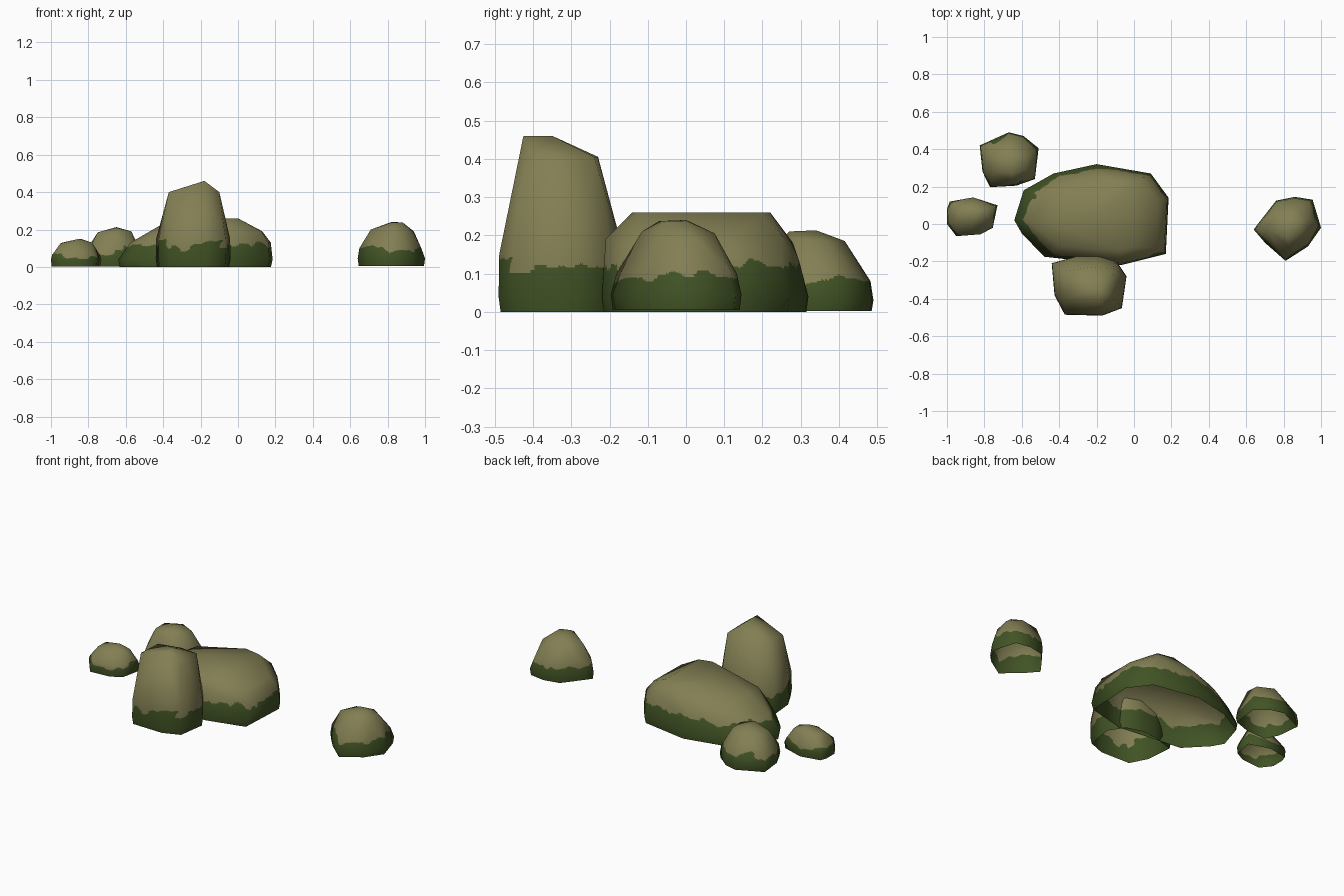
import bpy, bmesh
from mathutils import Vector, noise

if "Cube" in bpy.data.objects:
    bpy.data.objects.remove(bpy.data.objects["Cube"])


def material(name, rgb):
    m = bpy.data.materials.new(name)
    m.diffuse_color = (*rgb, 1)
    m.use_nodes = True
    m.node_tree.nodes["Principled BSDF"].inputs["Base Color"].default_value = m.diffuse_color
    return m


STONE = material("olive stone", (0.225, 0.212, 0.088))
MOSS = material("dark moss", (0.052, 0.086, 0.018))


def rock(name, outline, rings, crown, moss, rough=0.035):
    """Convex open-bottomed boulder: scaled outline rings (z, scale, dx) plus crown points."""
    cx = sum(p[0] for p in outline) / len(outline)
    cy = sum(p[1] for p in outline) / len(outline)
    bm = bmesh.new()
    for z, s, dx in rings:
        for x, y in outline:
            bm.verts.new((cx + (x - cx) * s + dx, cy + (y - cy) * s, z))
    for p in crown:
        bm.verts.new(p)
    bmesh.ops.convex_hull(bm, input=bm.verts[:])
    bmesh.ops.delete(bm, geom=[v for v in bm.verts if not v.link_faces], context='VERTS')
    bmesh.ops.recalc_face_normals(bm, faces=bm.faces[:])
    # hollow underside
    bottom = [f for f in bm.faces if f.normal.z < -0.9]
    bmesh.ops.delete(bm, geom=bottom, context='FACES')
    bm.normal_update()
    # remember the coarse smooth normals while the faces are refined for the moss edge
    layer = bm.verts.layers.float_vector.new("coarse_normal")
    for v in bm.verts:
        v[layer] = v.normal
    for _ in range(4):
        bmesh.ops.subdivide_edges(bm, edges=bm.edges[:], cuts=1, use_grid_fill=True)
    bmesh.ops.triangulate(bm, faces=[f for f in bm.faces if len(f.verts) > 4])
    # moss climbs to a ragged height
    for f in bm.faces:
        c = f.calc_center_median()
        n = noise.noise(c * 9) + 0.6 * noise.noise(c * 24 + Vector((3, 7, 1)))
        f.material_index = int(c.z < moss + rough * n)
        f.smooth = True
    bm.verts.index_update()
    normals = [Vector(v[layer]).normalized() for v in bm.verts]
    bm.verts.layers.float_vector.remove(layer)
    me = bpy.data.meshes.new(name)
    bm.to_mesh(me)
    bm.free()
    me.materials.append(STONE)
    me.materials.append(MOSS)
    me.normals_split_custom_set_from_vertices(normals)
    ob = bpy.data.objects.new(name, me)
    bpy.context.collection.objects.link(ob)
    return ob


# broad central boulder
rock("main_boulder",
     [(-.64, .02), (-.59, .18), (-.43, .27), (-.20, .32), (.09, .27), (.185, .14),
      (.17, -.16), (-.07, -.22), (-.48, -.175), (-.60, -.05)],
     [(0, .98, 0), (.04, 1, 0), (.13, .91, .03)],
     [(.13, .12, .19), (.125, -.13, .19), (0, .2, .26), (0, -.12, .26), (-.1, .22, .26),
      (-.08, -.14, .26), (-.2, .05, .26), (-.42, 0, .22), (-.40, .18, .21),
      (-.2, .28, .18), (.05, .25, .2), (-.07, -.21, .19), (-.4, -.12, .2)],
     .115)

# tall upright stone at the front
rock("tall_stone",
     [(-.44, -.21), (-.30, -.17), (-.20, -.16), (-.10, -.19), (-.04, -.28),
      (-.065, -.45), (-.17, -.49), (-.37, -.485), (-.425, -.38)],
     [(0, .97, 0), (.04, 1, 0), (.15, .99, 0)],
     [(-.18, -.425, .46), (-.18, -.35, .46), (-.37, -.40, .40), (-.36, -.25, .40),
      (-.11, -.24, .405), (-.10, -.40, .40), (-.22, -.23, .405)],
     .12, .045)

# lone stone on the right
rock("right_stone",
     [(.64, -.03), (.67, .01), (.76, .125), (.86, .145), (.955, .13), (1, -.02),
      (.93, -.12), (.81, -.197), (.70, -.10)],
     [(.005, .97, 0), (.045, 1, 0), (.1, .92, -.005)],
     [(.71, -.03, .2), (.75, .06, .2), (.82, -.07, .237), (.82, 0, .24), (.88, -.05, .237),
      (.88, 0, .238), (.94, .03, .19), (.86, .075, .205), (.83, -.115, .21), (.93, -.06, .18)],
     .09)

# stone at the back left
rock("back_left_stone",
     [(-.825, .42), (-.67, .49), (-.59, .47), (-.51, .405), (-.53, .24), (-.63, .205),
      (-.77, .197), (-.81, .28)],
     [(.002, .97, 0), (.03, 1, 0), (.08, .95, 0)],
     [(-.75, .28, .185), (-.75, .37, .185), (-.65, .27, .21), (-.65, .34, .213),
      (-.57, .29, .19), (-.57, .37, .185), (-.66, .415, .185), (-.65, .23, .17)],
     .085)

# smallest stone on the left
rock("left_pebble",
     [(-1, .08), (-.985, .12), (-.86, .142), (-.73, .10), (-.755, -.02), (-.82, -.055),
      (-.95, -.065), (-1, 0)],
     [(.002, .97, 0), (.04, 1, 0), (.065, .94, 0)],
     [(-.95, .02, .125), (-.94, .08, .13), (-.85, .03, .15), (-.84, .07, .15),
      (-.78, .03, .13), (-.78, .08, .13), (-.87, -.02, .125), (-.86, .11, .125)],
     .06, .025)
